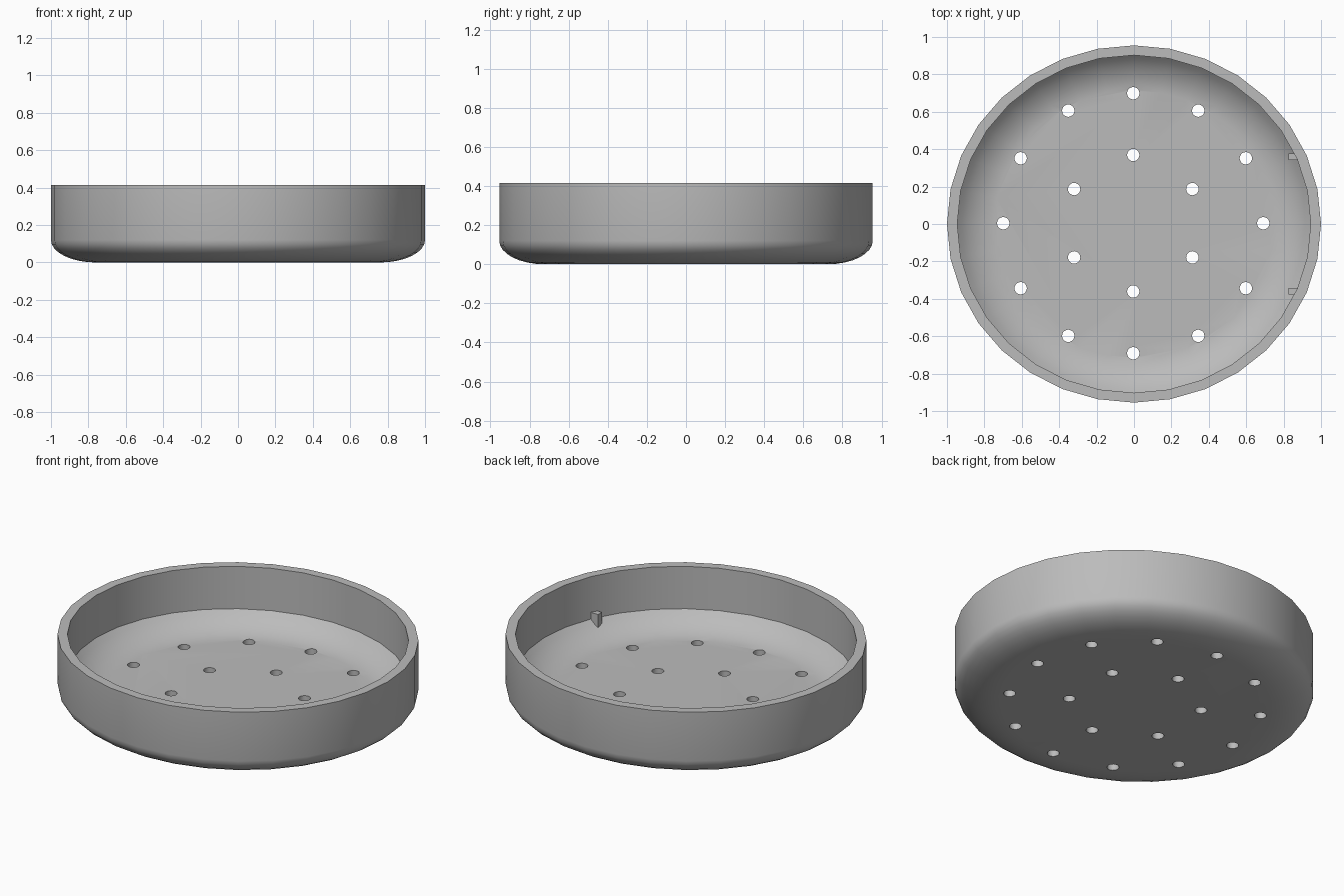
import bpy, bmesh, math

if "Cube" in bpy.data.objects:
    bpy.data.objects.remove(bpy.data.objects["Cube"])

SEG = 32            # sides around the tray
DEPTH = 0.955       # y radius relative to x radius

grey = bpy.data.materials.new("plain grey")
grey.diffuse_color = (0.5, 0.5, 0.5, 1)
grey.use_nodes = True
grey.node_tree.nodes["Principled BSDF"].inputs["Base Color"].default_value = grey.diffuse_color


def add_object(name, bm):
    bmesh.ops.recalc_face_normals(bm, faces=bm.faces)
    mesh = bpy.data.meshes.new(name)
    bm.to_mesh(mesh)
    bm.free()
    obj = bpy.data.objects.new(name, mesh)
    mesh.materials.append(grey)
    bpy.context.collection.objects.link(obj)
    return obj


def quarter(r0, w, z0, h, steps, start=0):
    """Rounded corner running from the wall down to the flat base."""
    out = []
    for i in range(steps + 1):
        a = math.radians(start + (90 - start) * i / steps)
        out.append((r0 + w * math.cos(a), z0 + h * (1 - math.sin(a))))
    return out


# Tray: closed elliptical shell, from outer base up, over the rim, to inner floor
outer = quarter(0.76, 0.24, 0.0, 0.12, 8)[::-1]
inner = [(0.945, 0.16), (0.92, 0.135), (0.89, 0.112), (0.85, 0.088),
         (0.80, 0.069), (0.75, 0.06)]
profile = outer + [(1.0, 0.415), (0.945, 0.415)] + inner
bm = bmesh.new()
rings = []
for r, z in profile:
    rings.append([bm.verts.new((r * math.cos(2 * math.pi * i / SEG),
                                r * DEPTH * math.sin(2 * math.pi * i / SEG), z))
                  for i in range(SEG)])
for a, b in zip(rings, rings[1:]):
    for i in range(SEG):
        j = (i + 1) % SEG
        bm.faces.new((a[i], a[j], b[j], b[i]))
bm.faces.new(rings[0])
bm.faces.new(rings[-1])
tray = add_object("tray", bm)

# Drain holes: outer ring of twelve, inner ring of six
bm = bmesh.new()
for count, radius in ((12, 0.695), (6, 0.365)):
    for i in range(count):
        a = math.pi / 2 + 2 * math.pi * i / count
        ret = bmesh.ops.create_cone(bm, cap_ends=True, segments=20,
                                    radius1=0.033, radius2=0.033, depth=0.4)
        bmesh.ops.translate(bm, verts=ret["verts"],
                            vec=(radius * math.cos(a) - 0.004,
                                 radius * math.sin(a) + 0.004, 0.05))
cutter = add_object("hole_cutter", bm)
cutter.hide_render = True
cutter.hide_set(True)
mod = tray.modifiers.new("drain holes", "BOOLEAN")
mod.operation = "DIFFERENCE"
mod.solver = "EXACT"
mod.object = cutter
bpy.context.view_layer.objects.active = tray
tray.select_set(True)
bpy.ops.object.modifier_apply(modifier=mod.name)
bpy.data.objects.remove(cutter)
bpy.ops.object.shade_smooth_by_angle(angle=math.radians(30))

# Two small locating tabs on the inner wall
for side, name in ((-1, "front_tab"), (1, "back_tab")):
    bm = bmesh.new()
    bmesh.ops.create_cube(bm, size=1)
    for v in bm.verts:
        v.co.x = 0.85 + v.co.x * 0.05
        v.co.y = side * 0.36 + v.co.y * 0.036
        v.co.z = 0.155 + v.co.z * 0.09
    add_object(name, bm)
